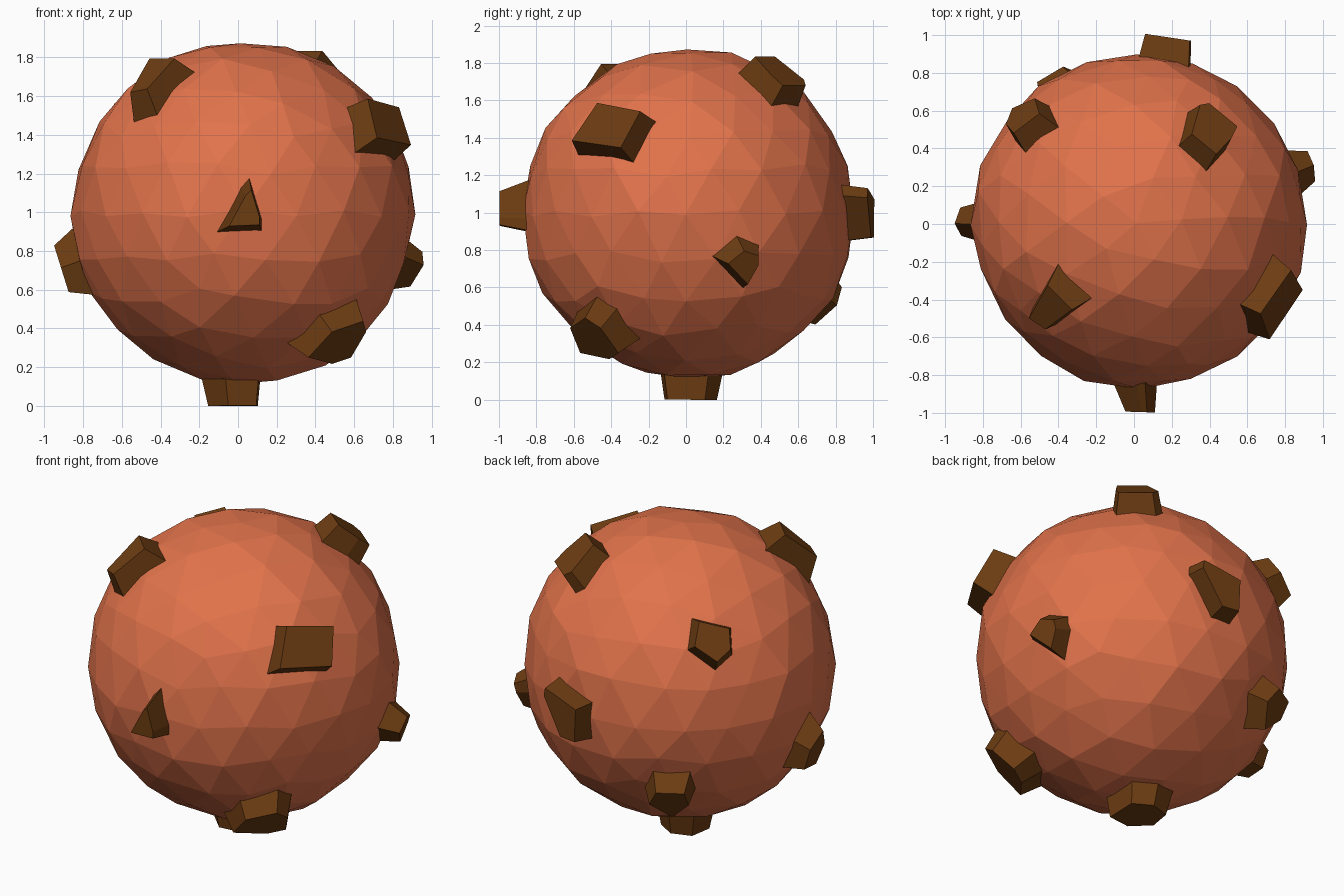
import bpy, bmesh, random
from mathutils import Vector

random.seed(4)
cube = bpy.data.objects.get("Cube")
if cube:
    bpy.data.objects.remove(cube, do_unlink=True)

CENTER = Vector((0.03, 0.015, 0.995))
RADIUS = 0.885


def material(name, rgb):
    mat = bpy.data.materials.new(name)
    mat.use_nodes = True
    mat.diffuse_color = (*rgb, 1)
    mat.node_tree.nodes["Principled BSDF"].inputs["Base Color"].default_value = (*rgb, 1)
    return mat


def add_object(name, bm, mat):
    bmesh.ops.recalc_face_normals(bm, faces=bm.faces)
    mesh = bpy.data.meshes.new(name)
    bm.to_mesh(mesh)
    bm.free()
    mesh.materials.append(mat)
    obj = bpy.data.objects.new(name, mesh)
    bpy.context.collection.objects.link(obj)
    return obj


orange = material("burnt_orange", (0.75, 0.17, 0.07))
brown = material("dark_brown", (0.15, 0.045, 0.006))

# Faceted body: a low-poly ball with slightly uneven corners
bm = bmesh.new()
bmesh.ops.create_icosphere(bm, subdivisions=3, radius=RADIUS)
for v in bm.verts:
    v.co += Vector([random.uniform(-0.025, 0.025) for _ in range(3)])
    v.co = v.co.normalized() * random.uniform(RADIUS - 0.008, RADIUS + 0.012)
    v.co += CENTER
add_object("body", bm, orange)


def rock(name, direction, outline, taper, shift=(0, 0), reach=0.985):
    """Chunk sunk into the body: outline lies across the direction, tapering outward."""
    out = Vector(direction).normalized()
    across = Vector((0, 0, 1)).cross(out).normalized()
    up = out.cross(across)
    bm = bmesh.new()
    for u, v in outline:
        bm.verts.new(CENTER + out * 0.8 + across * u + up * v)
        u, v = u * taper + shift[0], v * taper + shift[1]
        bm.verts.new(CENTER + out * reach + across * u + up * v)
    bmesh.ops.convex_hull(bm, input=bm.verts)
    bmesh.ops.dissolve_limit(bm, angle_limit=0.02, verts=bm.verts, edges=bm.edges)
    add_object(name, bm, brown)


# Rocks around the front
rock("upper_right_front_rock", (-0.43, -0.43, 0.67),
     [(-0.08, -0.24), (0.08, -0.2), (0.12, 0.16), (-0.16, 0.16)], 0.65)
rock("upper_left_front_rock", (0.68, -0.395, 0.43),
     [(-0.12, 0.16), (0.21, 0.1), (0.14, -0.16), (-0.23, -0.11)], 0.85)
rock("front_rock", (-0.03, -0.97, 0),
     [(-0.14, -0.11), (0.12, -0.1), (0.12, -0.03), (0.05, 0.2), (0, 0.15)],
     0.6, (0.04, 0), 1.01)
rock("lower_left_front_rock", (0.45, -0.485, -0.61),
     [(-0.2, -0.14), (-0.13, 0.1), (0.1, 0.2), (0.19, 0.1), (0.2, -0.14), (0.06, -0.2)], 0.75)

# Rocks underneath and on the sides
rock("bottom_rock", (0, -0.01, -1),
     [(-0.23, 0.02), (-0.1, 0.15), (0.08, 0.13), (0.09, -0.12), (-0.05, -0.2), (-0.2, -0.15)],
     0.8, (0, 0), 0.995)
rock("right_side_rock", (-0.9, 0, -0.28),
     [(-0.12, 0.05), (0.02, 0.22), (0.13, 0.02), (0.08, -0.2), (-0.12, -0.18)], 0.6)
rock("left_side_rock", (0.87, 0.29, -0.27),
     [(-0.17, 0.02), (-0.02, 0.15), (0.13, 0.1), (0.14, 0), (0.05, -0.19)], 0.55)

# Rocks around the back
rock("upper_left_back_rock", (0.37, 0.45, 0.7),
     [(0.18, -0.08), (0.14, -0.14), (-0.1, -0.14), (-0.12, -0.03), (-0.11, 0.16), (0.1, 0.16)], 0.8)
rock("upper_right_back_rock", (-0.56, 0.52, 0.47),
     [(-0.08, 0.17), (0.16, 0.09), (0.15, -0.08), (0.03, -0.17), (-0.14, -0.03)], 0.7)
rock("back_rock", (0.14, 0.93, 0),
     [(-0.14, 0.16), (-0.05, 0.14), (0.14, 0.09), (0.13, -0.15), (0, -0.15), (-0.15, 0.1)], 0.85)
rock("lower_right_back_rock", (-0.41, 0.69, -0.46),
     [(-0.16, 0), (-0.1, 0.16), (0.13, 0.16), (0.16, 0), (0.02, -0.17)], 0.7)
